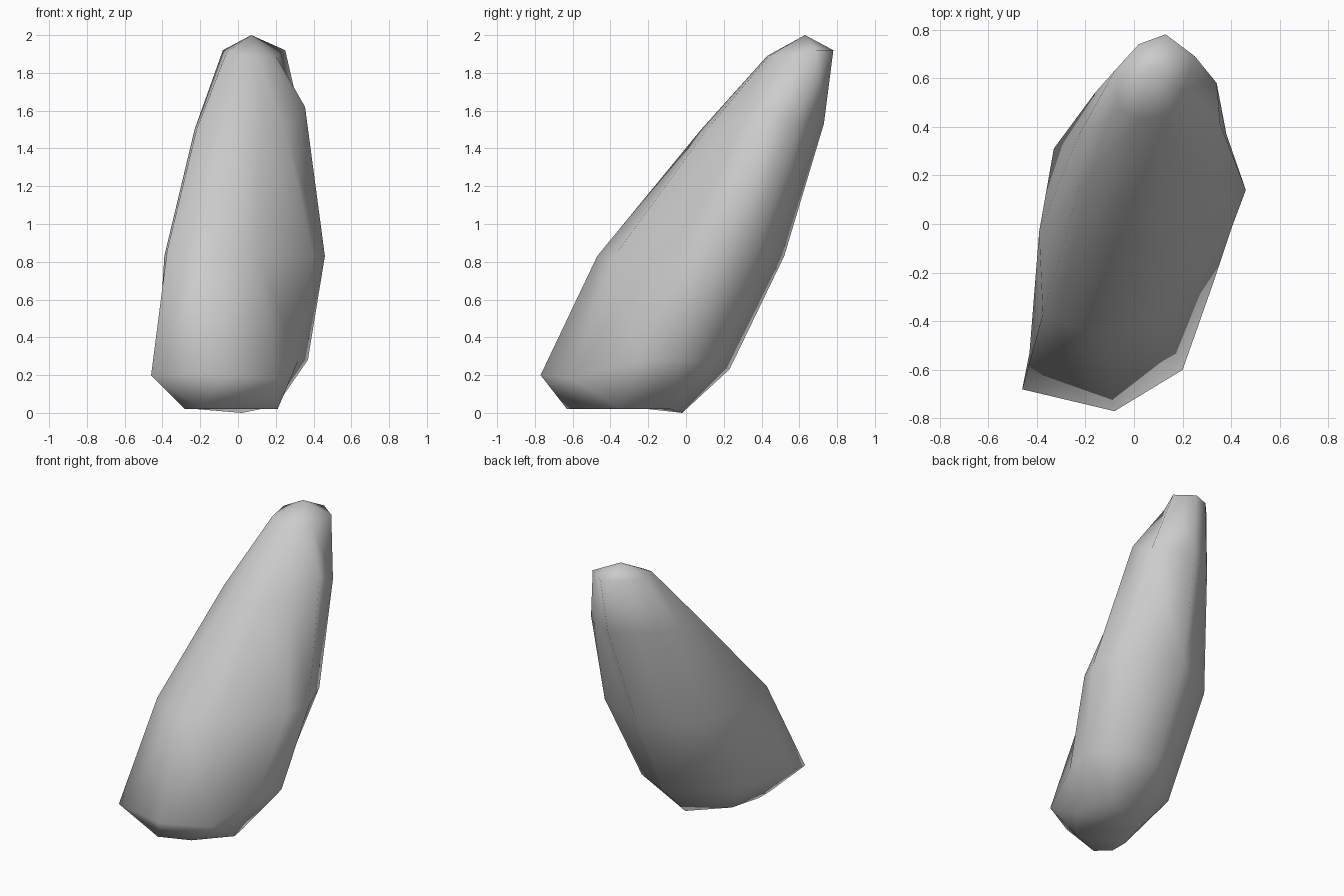
import bpy
import bmesh

# Remove the default cube only
default_cube = bpy.data.objects.get("Cube")
if default_cube:
    bpy.data.objects.remove(default_cube, do_unlink=True)


def make_material(name, grey):
    material = bpy.data.materials.new(name)
    material.use_nodes = True
    colour = (grey, grey, grey, 1)
    material.diffuse_color = colour
    material.node_tree.nodes["Principled BSDF"].inputs["Base Color"].default_value = colour
    return material


def add_ring(bm, height, outline):
    return [bm.verts.new((x, y, height)) for x, y in outline]


def lift(vertices, amount):
    for vertex in vertices:
        vertex.co.z += amount


def bridge_rings(bm, lower, upper):
    count = len(lower)
    for i in range(count):
        j = (i + 1) % count
        bm.faces.new((lower[i], lower[j], upper[j], upper[i]))


# Leaning stone: outlines run counter-clockwise from the front right corner
sections = {
    0.02: [(-.28, -.55), (-.19, -.63), (.02, -.55), (.21, -.34), (.19, -.22),
           (.12, -.08), (.02, -.02), (-.22, -.2), (-.28, -.42)],
    0.2: [(-.46, -.68), (-.08, -.77), (.2, -.6), (.32, -.26), (.37, -.04),
          (.25, .14), (0, .23), (-.38, -.11), (-.43, -.53)],
    0.83: [(-.375, -.37), (-.14, -.47), (.11, -.38), (.4, -.02), (.46, .14),
           (.38, .37), (.02, .52), (-.33, .31), (-.39, -.03)],
    1.5: [(-.22, .16), (-.06, .08), (.12, .11), (.25, .24), (.355, .41),
          (.34, .58), (.1, .73), (-.16, .54), (-.23, .36)],
    1.89: [(-.06, .47), (.02, .43), (.1, .44), (.16, .48), (.2, .54),
           (.25, .69), (.13, .78), (.02, .74), (-.08, .63)],
}

bm = bmesh.new()
rings = [add_ring(bm, height, outline) for height, outline in sections.items()]
base, foot, belly, shoulder, crown = rings

# Uneven details: low back of the base, side bulges, left shoulder, crown tilt
lift(base[6:7], -0.02)
lift(foot[2:3], -0.02)
lift(foot[3:5], 0.08)
lift(foot[5:6], 0.06)
lift(foot[6:8], 0.03)
lift(belly[:1], 0.03)
lift(belly[5:6], 0.02)
lift(shoulder[4:5], 0.12)
lift(shoulder[5:8], 0.03)
lift(crown[:1], 0.02)
lift(crown[5:], 0.03)

for lower, upper in zip(rings, rings[1:]):
    bridge_rings(bm, lower, upper)

# Pointed top and closed underside
peak = bm.verts.new((.07, .63, 2))
for i, vertex in enumerate(crown):
    bm.faces.new((vertex, crown[(i + 1) % len(crown)], peak))
bm.faces.new(list(reversed(base)))
bmesh.ops.triangulate(bm, faces=bm.faces[:])
bmesh.ops.recalc_face_normals(bm, faces=bm.faces[:])
for face in bm.faces:
    face.smooth = True

mesh = bpy.data.meshes.new("leaning_stone")
bm.to_mesh(mesh)
bm.free()
mesh.materials.append(make_material("stone grey", 0.6))
stone = bpy.data.objects.new("leaning_stone", mesh)
bpy.context.collection.objects.link(stone)
